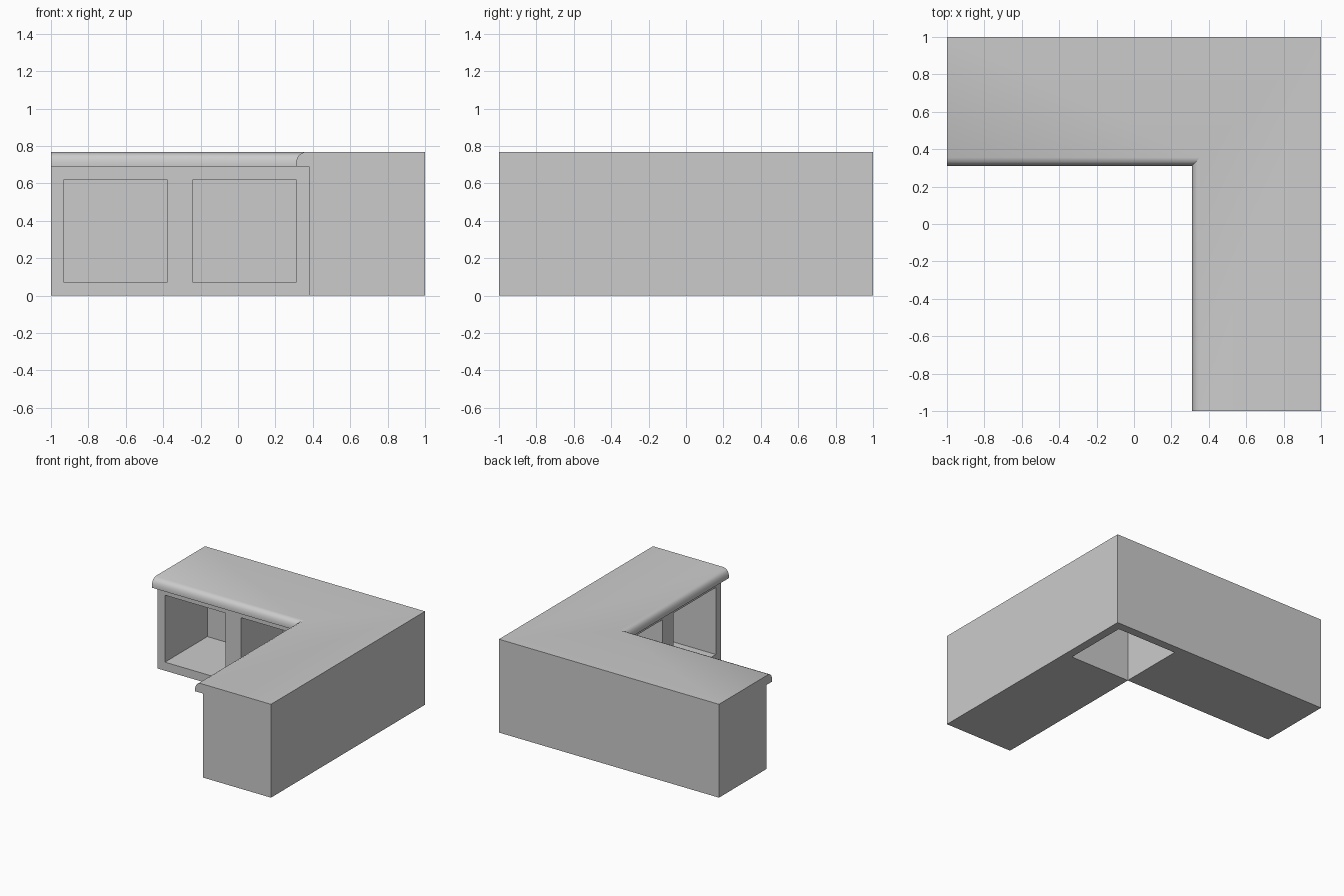
import bpy, bmesh, math

if "Cube" in bpy.data.objects:
    bpy.data.objects.remove(bpy.data.objects["Cube"])

# L-shaped counter: cross-section (distance from the back wall, height)
PROFILE = [(0, 0), (0, 0.767), (0.645, 0.767), (0.667, 0.757), (0.677, 0.748),
           (0.684, 0.735), (0.689, 0.718), (0.69, 0.70), (0.69, 0.69),
           (0.62, 0.69), (0.62, 0)]


def mesh_object(name, bm):
    bmesh.ops.recalc_face_normals(bm, faces=bm.faces)
    me = bpy.data.meshes.new(name)
    bm.to_mesh(me)
    bm.free()
    ob = bpy.data.objects.new(name, me)
    bpy.context.collection.objects.link(ob)
    return ob


def add_box(bm, lo, hi):
    verts = bmesh.ops.create_cube(bm, size=1)["verts"]
    for v in verts:
        v.co = [lo[i] if v.co[i] < 0 else hi[i] for i in range(3)]


# Counter body with moulded top edge, swept round the mitred corner
bm = bmesh.new()
rings = [[bm.verts.new((-1, 1 - d, z)) for d, z in PROFILE],
         [bm.verts.new((1 - d, 1 - d, z)) for d, z in PROFILE],
         [bm.verts.new((1 - d, -1, z)) for d, z in PROFILE]]
n = len(PROFILE)
for a, b in zip(rings, rings[1:]):
    for i in range(n):
        j = (i + 1) % n
        bm.faces.new((a[i], a[j], b[j], b[i]))
bm.faces.new(rings[0])
bm.faces.new(rings[-1])
counter = mesh_object("counter", bm)

# Cutters: two cubbies per arm and the open-bottomed corner space
bm = bmesh.new()
for x in (-0.93, -0.24):
    add_box(bm, (x, 0.2, 0.07), (x + 0.55, 0.93, 0.62))
    add_box(bm, (0.2, x, 0.07), (0.93, x + 0.55, 0.62))
add_box(bm, (0.381, 0.381, -0.1), (0.93, 0.93, 0.69))
cutter = mesh_object("cubby_cutter", bm)
cutter.hide_render = True

cut = counter.modifiers.new("cubbies", 'BOOLEAN')
cut.operation = 'DIFFERENCE'
cut.solver = 'EXACT'
cut.object = cutter
bpy.context.view_layer.objects.active = counter
counter.select_set(True)
bpy.ops.object.modifier_apply(modifier=cut.name)
bpy.data.objects.remove(cutter)

# Smooth only the rounded edge
bpy.ops.object.shade_smooth_by_angle(angle=math.radians(28))
